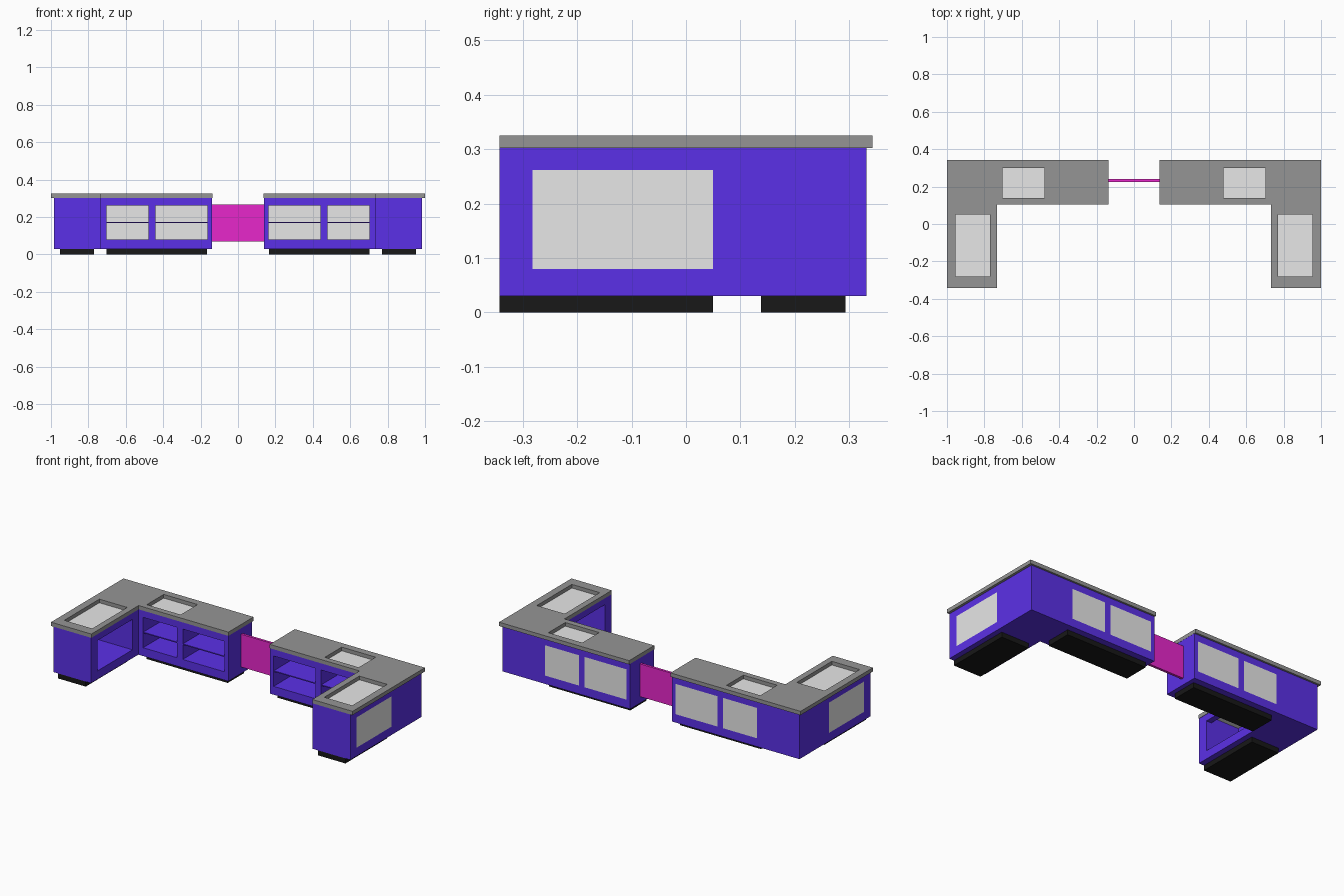
import bpy, bmesh

if "Cube" in bpy.data.objects:
    bpy.data.objects.remove(bpy.data.objects["Cube"])


def material(name, rgb):
    m = bpy.data.materials.new(name)
    m.diffuse_color = (*rgb, 1)
    m.use_nodes = True
    m.node_tree.nodes["Principled BSDF"].inputs["Base Color"].default_value = m.diffuse_color
    return m


PURPLE = material("purple cabinet", (0.105, 0.03, 0.8))
GREY = material("grey worktop", (0.3, 0.3, 0.3))
PALE = material("pale glass", (0.8, 0.8, 0.8))
BLACK = material("black plinth", (0.009, 0.009, 0.009))
PINK = material("magenta gate", (0.8, 0.02, 0.6))


def carve(name, mat, solids, voids=(), side=1):
    """Closed mesh of the union of boxes minus other boxes.
    Boxes are (x0, x1, y0, y1, z0, z1); side=-1 mirrors across x."""
    cuts = [sorted({v for b in [*solids, *voids] for v in b[2 * a:2 * a + 2]})
            for a in range(3)]
    size = [len(c) - 1 for c in cuts]

    def filled(c):
        if any(i < 0 or i >= n for i, n in zip(c, size)):
            return False
        mid = [(cuts[a][c[a]] + cuts[a][c[a] + 1]) / 2 for a in range(3)]
        inside = lambda b: all(b[2 * a] < mid[a] < b[2 * a + 1] for a in range(3))
        return any(map(inside, solids)) and not any(map(inside, voids))

    bm = bmesh.new()
    verts = {}

    def vert(key):
        if key not in verts:
            x, y, z = (cuts[a][key[a]] for a in range(3))
            verts[key] = bm.verts.new((x * side, y, z))
        return verts[key]

    for i in range(size[0]):
        for j in range(size[1]):
            for k in range(size[2]):
                c = (i, j, k)
                if not filled(c):
                    continue
                for a in range(3):
                    for d in (0, 1):
                        n = list(c)
                        n[a] += 2 * d - 1
                        if filled(n):
                            continue
                        loop = []
                        for u, w in ((0, 0), (1, 0), (1, 1), (0, 1)):
                            p = list(c)
                            p[a] += d
                            p[(a + 1) % 3] += u
                            p[(a + 2) % 3] += w
                            loop.append(vert(tuple(p)))
                        if (d == 0) != (side < 0):
                            loop.reverse()
                        bm.faces.new(loop)
    me = bpy.data.meshes.new(name)
    bm.to_mesh(me)
    bm.free()
    me.materials.append(mat)
    ob = bpy.data.objects.new(name, me)
    bpy.context.collection.objects.link(ob)
    return ob


# shared measurements
BASE, TOP0, TOP1 = 0.03, 0.302, 0.325
W0, W1 = 0.08, 0.262                    # window heights
FRONT, BACK, OUT, IN = 0.105, 0.332, 0.985, 0.735
LEG_Y = (-0.282, 0.05)                  # wing window
BAYS = ((0.163, 0.44), (0.478, 0.703))  # main run windows
WING_HOLE = (0.77, 0.955, *LEG_Y)       # worktop openings
MAIN_HOLE = (*BAYS[1], 0.14, 0.30)
T = 0.005

for side, tag in ((-1, "left"), (1, "right")):
    # L-shaped cabinet with open display bays
    bays = [(x0, x1, FRONT, BACK, W0, W1) for x0, x1 in BAYS]
    carve(tag + "_cabinet", PURPLE,
          [(0.138, OUT, FRONT, BACK, BASE, TOP0), (IN, OUT, -0.343, BACK, BASE, TOP0)],
          bays + [(IN, OUT, *LEG_Y, W0, W1),
                  (*WING_HOLE, W1, TOP0), (*MAIN_HOLE, W1, TOP0)], side)
    # worktop with two glazed openings
    carve(tag + "_worktop", GREY,
          [(0.137, 1.0, FRONT, 0.343, TOP0, TOP1), (0.733, 1.0, -0.343, 0.343, TOP0, TOP1)],
          [(*WING_HOLE, TOP0, TOP1), (*MAIN_HOLE, TOP0, TOP1)], side)
    for name, hole in (("wing", WING_HOLE), ("main", MAIN_HOLE)):
        carve(f"{tag}_{name}_top_glass", PALE, [(*hole, TOP0 - T, TOP0 + 0.001)], (), side)
    # shelves and rear glass of the main run
    for n, (x0, x1) in enumerate(BAYS, 1):
        carve(f"{tag}_shelf_{n}", PURPLE,
              [(x0, x1, FRONT + 0.002, BACK - T, 0.167, 0.173)], (), side)
        carve(f"{tag}_rear_glass_{n}", PALE, [(x0, x1, BACK - T, BACK, W0, W1)], (), side)
    # outer glass of the wing
    carve(tag + "_side_glass", PALE, [(OUT - T, OUT, *LEG_Y, W0, W1)], (), side)
    # plinths
    carve(tag + "_main_plinth", BLACK, [(0.165, 0.703, 0.138, 0.293, 0, BASE)], (), side)
    carve(tag + "_wing_plinth", BLACK, [(0.77, 0.953, -0.343, 0.05, 0, BASE)], (), side)

# gate between the two counters
carve("gate_panel", PINK, [(-0.138, 0.138, 0.225, 0.24, 0.07, 0.266)])
